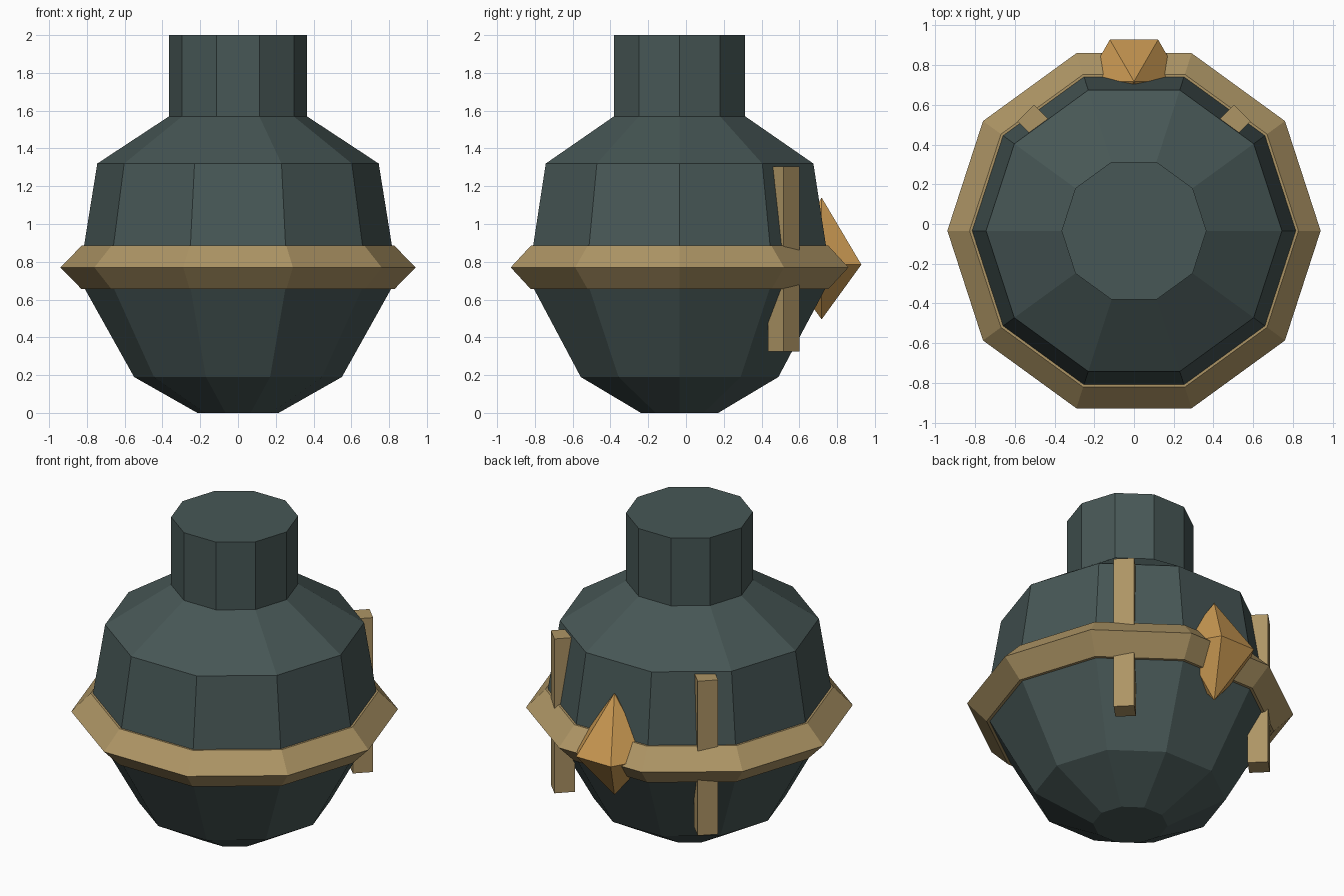
import bpy
import bmesh
from math import cos, sin, tau
from mathutils import Vector

cube = bpy.data.objects.get("Cube")
if cube:
    bpy.data.objects.remove(cube, do_unlink=True)

SIDES = 10
CENTRE_Y = -0.034


def material(name, colour):
    mat = bpy.data.materials.new(name)
    mat.use_nodes = True
    mat.diffuse_color = (*colour, 1)
    bsdf = mat.node_tree.nodes["Principled BSDF"]
    bsdf.inputs["Base Color"].default_value = (*colour, 1)
    bsdf.inputs["Roughness"].default_value = 0.8
    return mat


slate = material("dark slate", (0.063, 0.095, 0.092))
brass = material("dull brass", (0.42, 0.30, 0.13))
amber = material("amber", (0.61, 0.33, 0.088))


def stack(name, profile, sides, mat, centre=(0, 0), turn=0.0, loop=False):
    """Lathe (radius, z) points into a flat-faced solid; radius 0 gives a tip."""
    bm = bmesh.new()
    rings = []
    for r, z in profile:
        count = sides if r else 1
        rings.append([bm.verts.new((centre[0] + r * cos(turn + tau * i / sides),
                                    centre[1] + r * sin(turn + tau * i / sides), z))
                      for i in range(count)])
    pairs = list(zip(rings, rings[1:]))
    if loop:
        pairs.append((rings[-1], rings[0]))
    for low, high in pairs:
        for i in range(sides):
            j = (i + 1) % sides
            corners = [low[i % len(low)], low[j % len(low)],
                       high[j % len(high)], high[i % len(high)]]
            bm.faces.new(list(dict.fromkeys(corners)))
    if not loop:
        for end in (rings[0], rings[-1]):
            if len(end) > 1:
                bm.faces.new(end)
    bmesh.ops.recalc_face_normals(bm, faces=bm.faces)
    mesh = bpy.data.meshes.new(name)
    bm.to_mesh(mesh)
    bm.free()
    mesh.materials.append(mat)
    obj = bpy.data.objects.new(name, mesh)
    bpy.context.collection.objects.link(obj)
    return obj


# Faceted vessel: foot, bowl, shoulder and neck
body_profile = [(0.215, 0), (0.55, 0.19), (0.81, 0.655), (0.815, 0.885),
                (0.745, 1.32), (0.365, 1.57), (0.365, 2.0)]
stack("vessel_body", body_profile, SIDES, slate, (0, CENTRE_Y))

# Pointed band around the waist
band_profile = [(0.79, 0.655), (0.828, 0.655), (0.94, 0.77), (0.828, 0.885), (0.79, 0.885)]
stack("waist_band", band_profile, SIDES, brass, (0, CENTRE_Y), loop=True)

# Upright square bars on the back quarters
for side, x in (("left", 0.503), ("right", -0.503)):
    stack(side + "_bar", [(0.084, 0.325), (0.084, 1.305)], 4, brass, (x, 0.517))

# Six-sided jewel set in the back of the band
stack("back_jewel", [(0, 0.495), (0.243, 0.785), (0, 1.14)], 6, amber, (0, 0.718))
